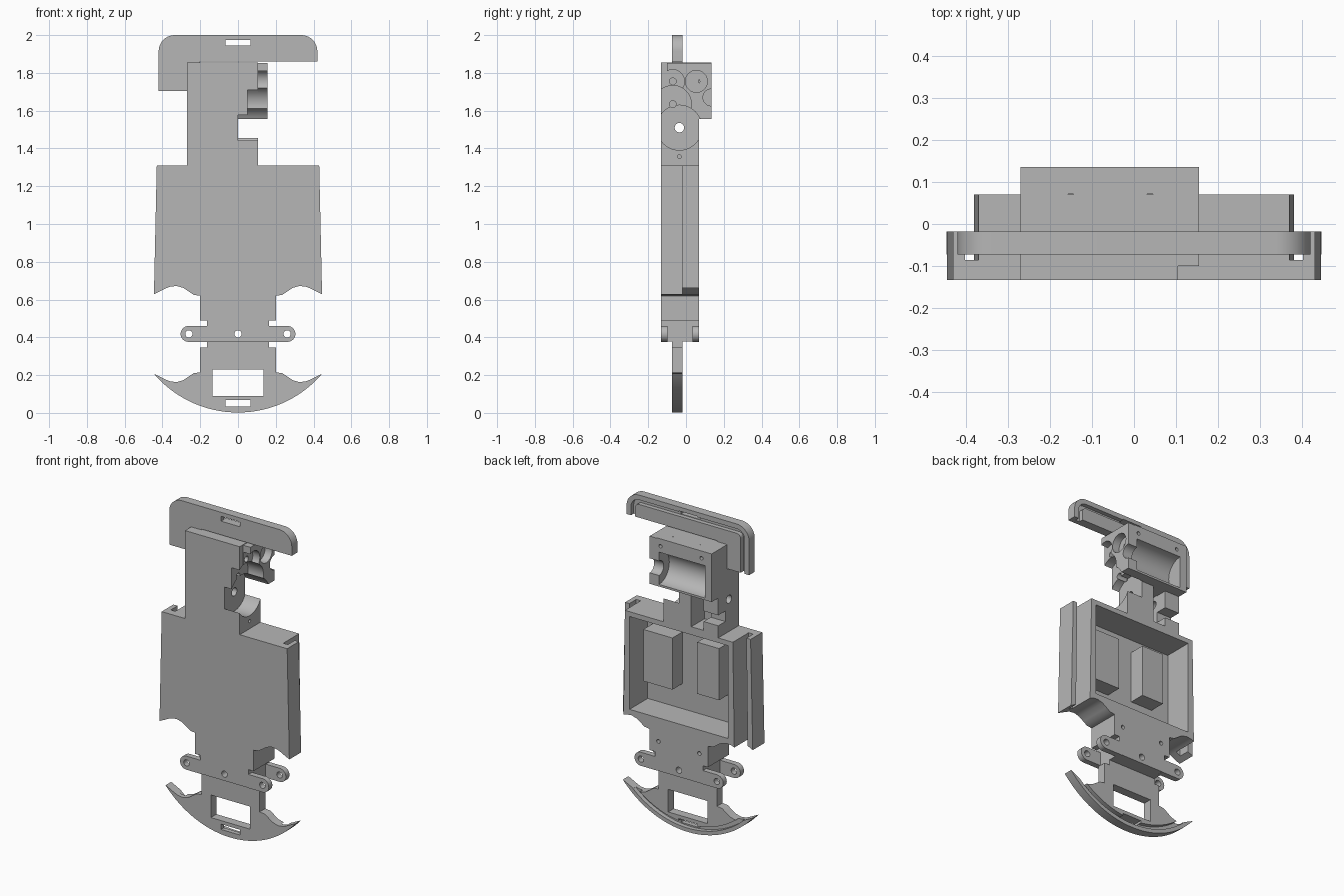
import bpy, bmesh, math

if "Cube" in bpy.data.objects:
    bpy.data.objects.remove(bpy.data.objects["Cube"], do_unlink=True)

GREY = (0.47, 0.47, 0.47, 1)
mat = bpy.data.materials.new("plain grey")
mat.use_nodes = True
mat.diffuse_color = GREY
mat.node_tree.nodes["Principled BSDF"].inputs["Base Color"].default_value = GREY


def prism(name, pts, a, b, axis="y"):
    """Extrude a 2D profile along one axis from a to b."""
    place = {"x": lambda p, t: (t, p[0], p[1]),
             "y": lambda p, t: (p[0], t, p[1]),
             "z": lambda p, t: (p[0], p[1], t)}[axis]
    bm = bmesh.new()
    ends = [[bm.verts.new(place(p, t)) for p in pts] for t in (a, b)]
    bm.faces.new(ends[0])
    bm.faces.new(ends[1])
    n = len(pts)
    for i in range(n):
        j = (i + 1) % n
        bm.faces.new((ends[0][i], ends[0][j], ends[1][j], ends[1][i]))
    bmesh.ops.recalc_face_normals(bm, faces=bm.faces)
    mesh = bpy.data.meshes.new(name)
    bm.to_mesh(mesh)
    bm.free()
    mesh.materials.append(mat)
    ob = bpy.data.objects.new(name, mesh)
    bpy.context.collection.objects.link(ob)
    return ob


def box(name, x0, x1, y0, y1, z0, z1):
    return prism(name, [(x0, z0), (x1, z0), (x1, z1), (x0, z1)], y0, y1)


def arc(cx, cy, r, a0, a1, n):
    angles = [math.radians(a0 + (a1 - a0) * i / n) for i in range(n + 1)]
    return [(cx + r * math.cos(t), cy + r * math.sin(t)) for t in angles]


def rod(name, u, v, r, a, b, axis):
    return prism(name, arc(u, v, r, 0, 360, 48)[:-1], a, b, axis)


def cut(target, *cutters):
    bpy.context.view_layer.objects.active = target
    for c in cutters:
        c.hide_render = True
        m = target.modifiers.new("cut", "BOOLEAN")
        m.operation, m.solver, m.object = "DIFFERENCE", "EXACT", c
        bpy.ops.object.modifier_apply(modifier=m.name)
        bpy.data.objects.remove(c, do_unlink=True)


def mirrored(half):
    """Close a right-half outline by mirroring it in x."""
    return half + [(-x, z) for x, z in reversed(half)]


FRONT, BACK = -0.133, 0.07
PLATE0, PLATE1 = -0.073, -0.018
ARCH = [(0.2, 0.62), (0.235, 0.625), (0.26, 0.642), (0.29, 0.662), (0.325, 0.672),
        (0.36, 0.668), (0.38, 0.66), (0.41, 0.645), (0.445, 0.628)]
TRAY_TOP = 1.31

# Upper bumper: rounded plate with one long leg, a slot and a rim groove


def upper_path(d):
    r = 0.085 - d
    return ([(-0.42 + d, 1.69)] + arc(-0.335, 1.915, r, 180, 90, 10)
            + arc(0.335, 1.915, r, 90, 0, 10) + [(0.42 - d, 1.69)])


outline = upper_path(0)
outline[0] = (-0.42, 1.705)
outline[-1] = (0.42, 1.86)
bumper = prism("upper_bumper", outline + [(-0.2, 1.86), (-0.2, 1.705)], PLATE0, PLATE1)
cut(bumper,
    prism("groove_cutter", upper_path(0.03) + upper_path(0.058)[::-1], -0.045, 0.1),
    box("slot_cutter", -0.065, 0.065, -0.2, 0.1, 1.945, 1.975))

# Lower bumper: crescent plate with window, slot and rim groove
crescent = mirrored(arc(0, 0.588, 0.586, -90, -40.5, 20)[1:]
                    + [(x, 0.835 - z) for x, z in ARCH[::-1]])
lower = prism("lower_bumper", crescent, PLATE0, PLATE1)
cut(lower,
    prism("groove_cutter", arc(0, 0.588, 0.562, -132, -48, 40)
          + arc(0, 0.588, 0.537, -48, -132, 40), -0.045, 0.1),
    box("window_cutter", -0.135, 0.135, -0.2, 0.1, 0.09, 0.23),
    box("slot_cutter", -0.065, 0.065, -0.2, 0.1, 0.035, 0.068))
stem = box("lower_stem", -0.2, 0.2, PLATE0, PLATE1, 0.21, 0.345)
cut(stem, box("window_cutter", -0.135, 0.135, -0.2, 0.1, 0.09, 0.23))
box("stem_waist", -0.165, 0.165, PLATE0, PLATE1, 0.34, 0.4)

# Neck between the tray and the lower bumper
neck_top = box("neck_top", -0.2, 0.2, FRONT, BACK, 0.49, 0.66)
cut(neck_top, *[rod("screw_cutter", s * 0.14, 0.56, 0.012, 0.02, 0.1, "y") for s in (-1, 1)])
neck = box("neck_waist", -0.165, 0.165, FRONT, BACK, 0.377, 0.495)
cut(neck, rod("hole_cutter", 0, 0.418, 0.019, -0.2, 0.2, "y"))

# Link ears on both sides of the neck, front and back
for side, s in (("left", 1), ("right", -1)):
    for end, y0, y1 in (("front", FRONT, -0.098), ("back", 0.035, BACK)):
        tip = arc(0.262, 0.418, 0.042, -90, 90, 16)
        pts = [(s * x, z) for x, z in [(0.15, 0.376)] + tip + [(0.15, 0.46)]]
        ear = prism(f"{end}_{side}_ear", pts, y0, y1)
        cut(ear, rod("hole_cutter", s * 0.26, 0.418, 0.019, -0.2, 0.2, "y"))

# Battery tray: wide front flange with side grooves, and a deep inner tray


def pocket():
    return box("pocket_cutter", -0.338, 0.338, -0.108, 0.2, 0.705, 1.28)


flange = prism("tray_flange", mirrored(ARCH + [(0.43, TRAY_TOP)]), FRONT, PLATE1)
cut(flange, pocket(), *[prism("groove_cutter", [(s * 0.375, 0.5), (s * 0.412, 0.5),
    (s * 0.4, 1.4), (s * 0.368, 1.4)], -0.085, 0.1) for s in (-1, 1)])
tray = prism("battery_tray", mirrored(ARCH[:7] + [(0.37, TRAY_TOP)]), -0.12, BACK)
cut(tray, pocket())
box("left_tray_pad", 0.1, 0.3, -0.115, -0.01, 0.86, 1.18)
box("right_tray_pad", -0.22, -0.07, -0.115, -0.01, 0.88, 1.2)

# Gear column: steps and round pockets open to the left side
BIG, MID, TOP, REAR = (-0.035, 1.51), (-0.07, 1.635), (-0.07, 1.755), (0.055, 1.755)


def gear_cutters():
    return [rod("gear_cutter", *BIG, 0.119, 0.0, 0.2, "x"),
            rod("gear_cutter", *MID, 0.098, 0.05, 0.2, "x")]


column = box("gear_column", -0.27, 0.105, FRONT, BACK, 1.28, 1.855)
cut(column, *gear_cutters(),
    rod("axle_cutter", *BIG, 0.025, -0.4, 0.2, "x"),
    rod("pin_cutter", *MID, 0.018, -0.02, 0.2, "x"),
    rod("pin_cutter", *TOP, 0.018, 0.05, 0.2, "x"),
    rod("screw_cutter", -0.035, 1.357, 0.01, 0.06, 0.2, "x"),
    rod("motor_cutter", 0.135, 1.67, 0.1, -0.225, 0.09, "x"),
    box("well_cutter", -0.17, -0.085, -0.06, 0.2, 1.33, 1.56),
    box("notch_cutter", -0.3, -0.16, -0.0, 0.2, 1.385, 1.45))

# Motor block behind the column, with the motor cradle
motor = box("motor_block", -0.27, 0.105, 0.0, 0.135, 1.557, 1.855)
cut(motor, *gear_cutters(),
    rod("motor_cutter", 0.135, 1.67, 0.1, -0.225, 0.09, "x"),
    rod("shaft_cutter", 0.135, 1.67, 0.045, 0.05, 0.2, "x"),
    rod("pin_cutter", *REAR, 0.018, 0.05, 0.2, "x"),
    *[rod("screw_cutter", x, 0.062, 0.011, 1.82, 1.9, "z") for x in (-0.15, 0.038)],
    *[rod("screw_cutter", x, 1.81, 0.011, 0.1, 0.2, "y") for x in (-0.2, 0.08)])

# Outer gear wall, cut by the round gear recesses
wall = box("gear_wall", 0.1, 0.155, -0.1, 0.135, 1.557, 1.852)
cut(wall, *gear_cutters(),
    rod("gear_cutter", *TOP, 0.062, 0.107, 0.2, "x"),
    rod("gear_cutter", *REAR, 0.058, 0.107, 0.2, "x"),
    rod("pin_cutter", *TOP, 0.018, 0.05, 0.2, "x"),
    rod("pin_cutter", *REAR, 0.018, 0.05, 0.2, "x"),
    rod("shaft_cutter", 0.135, 1.67, 0.045, 0.05, 0.2, "x"))

# Smooth the curved surfaces and keep the edges sharp
for ob in bpy.context.collection.objects:
    if ob.type == "MESH" and ob.data.materials and ob.data.materials[0] == mat:
        bpy.ops.object.select_all(action="DESELECT")
        ob.select_set(True)
        bpy.context.view_layer.objects.active = ob
        bpy.ops.object.shade_smooth_by_angle(angle=math.radians(30))
